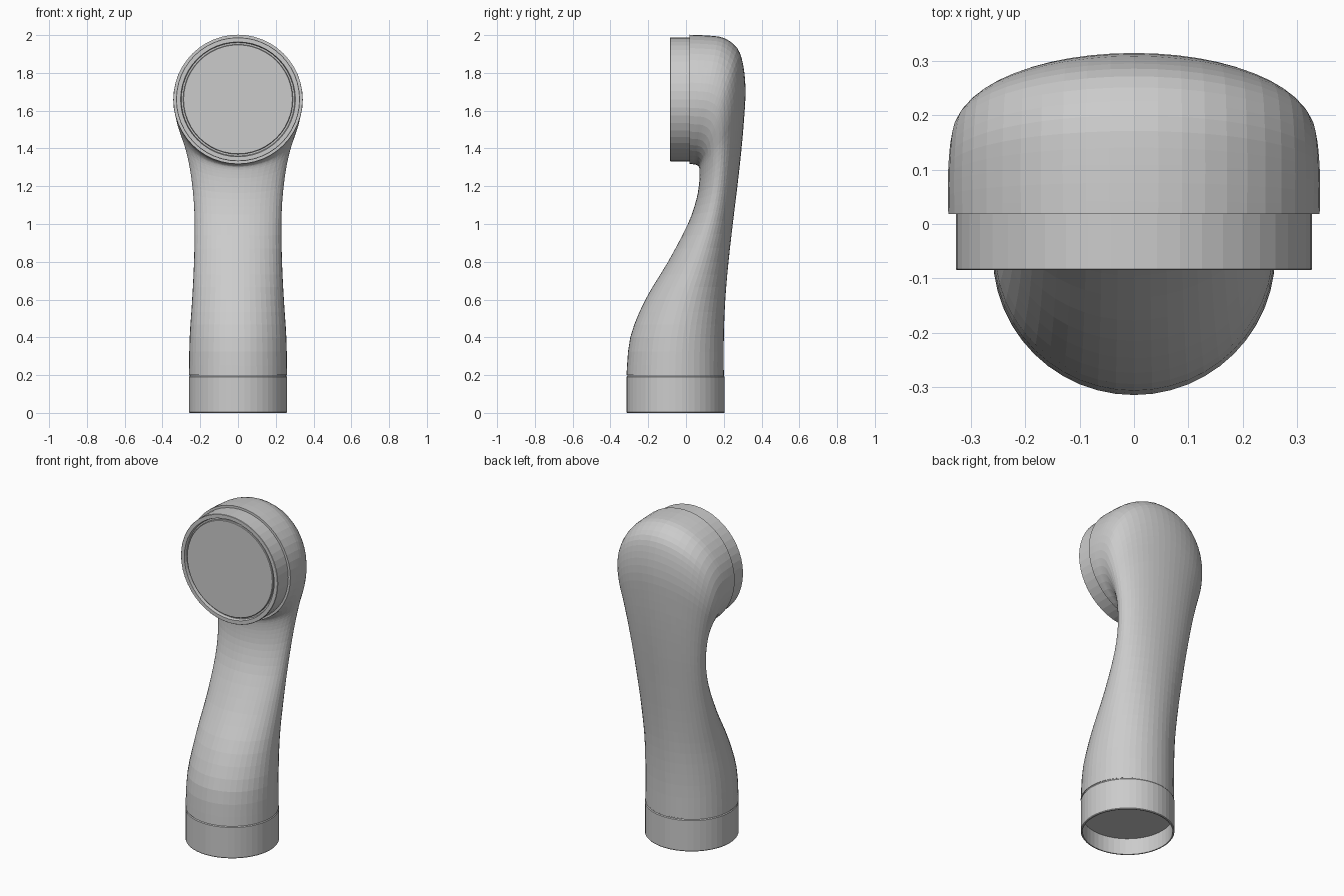
import bpy, bmesh, math

cube = bpy.data.objects.get("Cube")
if cube:
    bpy.data.objects.remove(cube, do_unlink=True)

SIDES = 48
BASE_Y = -0.055    # centre of the round foot
HEAD_Z = 1.66      # centre of the round face

grey = bpy.data.materials.new("light grey")
grey.use_nodes = True
grey.diffuse_color = (0.6, 0.6, 0.6, 1)
grey.node_tree.nodes["Principled BSDF"].inputs["Base Color"].default_value = (0.6, 0.6, 0.6, 1)


def loft(name, rings, start=True, end=True, closed=False):
    """Skin tilted ellipses given as (front y, front z, back y, back z, half width)."""
    bm = bmesh.new()
    loops = []
    for fy, fz, by, bz, w in rings:
        my, mz = (fy + by) / 2, (fz + bz) / 2
        loop = []
        for i in range(SIDES):
            a = 2 * math.pi * i / SIDES
            c = math.cos(a)
            loop.append(bm.verts.new((w * math.sin(a), my + c * (fy - my), mz + c * (fz - mz))))
        loops.append(loop)
    pairs = list(zip(loops, loops[1:]))
    if closed:
        pairs.append((loops[-1], loops[0]))
    for low, high in pairs:
        for i in range(SIDES):
            j = (i + 1) % SIDES
            bm.faces.new((low[i], low[j], high[j], high[i]))
    if start and not closed:
        bm.faces.new(loops[0])
    if end and not closed:
        bm.faces.new(loops[-1])
    bmesh.ops.recalc_face_normals(bm, faces=bm.faces)
    mesh = bpy.data.meshes.new(name)
    bm.to_mesh(mesh)
    bm.free()
    mesh.materials.append(grey)
    obj = bpy.data.objects.new(name, mesh)
    bpy.context.collection.objects.link(obj)
    return obj


def upright(r, z):
    return (BASE_Y - r, z, BASE_Y + r, z, r)


def facing(r, y):
    return (y, HEAD_Z - r, y, HEAD_Z + r, r)


def smooth_rings(rings, steps):
    """Catmull-Rom interpolation between the key sections."""
    out = []
    for k in range(len(rings) - 1):
        p0, p1 = rings[max(k - 1, 0)], rings[k]
        p2, p3 = rings[k + 1], rings[min(k + 2, len(rings) - 1)]
        for s in range(steps):
            t = s / steps
            out.append(tuple(
                b + 0.5 * t * (c - a + t * (2*a - 5*b + 4*c - d + t * (3*(b - c) + d - a)))
                for a, b, c, d in zip(p0, p1, p2, p3)))
    return out + [rings[-1]]


# Curved body: sections turn from level at the foot to upright at the head
sections = [
    (-.315, .20, .20, .20, .26),
    (-.295, .40, .20, .40, .256),
    (-.215, .60, .208, .60, .243),
    (-.095, .80, .225, .80, .233),
    (.01, 1.0, .25, 1.02, .23),
    (.055, 1.13, .272, 1.2, .238),
    (.07, 1.22, .292, 1.38, .256),
    (.072, 1.275, .307, 1.55, .28),
    (.069, 1.3, .315, 1.71, .307),
    (.062, 1.309, .303, 1.84, .326),
    (.052, 1.314, .272, 1.93, .336),
    (.041, 1.316, .2, 1.985, .341),
    (.03, 1.317, .11, 1.998, .343),
    facing(.342, .018),
]
loft("curved_body", smooth_rings(sections, 3))

# Hollow foot collar with a thin seam above it
loft("foot_collar", [upright(.25, .10), upright(.25, 0), upright(.257, 0), upright(.26, .004),
                     upright(.26, .19), upright(.256, .195), upright(.256, .2)])

# Head ring with a bevelled rim and a recessed groove
loft("head_ring", [facing(.328, .03), facing(.328, -.083), facing(.326, -.085), facing(.304, -.085),
                   facing(.30, -.066), facing(.28, -.066), facing(.28, .03)], closed=True)

# Flat round face plate
loft("face_plate", [facing(.291, -.04), facing(.291, -.076), facing(.288, -.079)])
